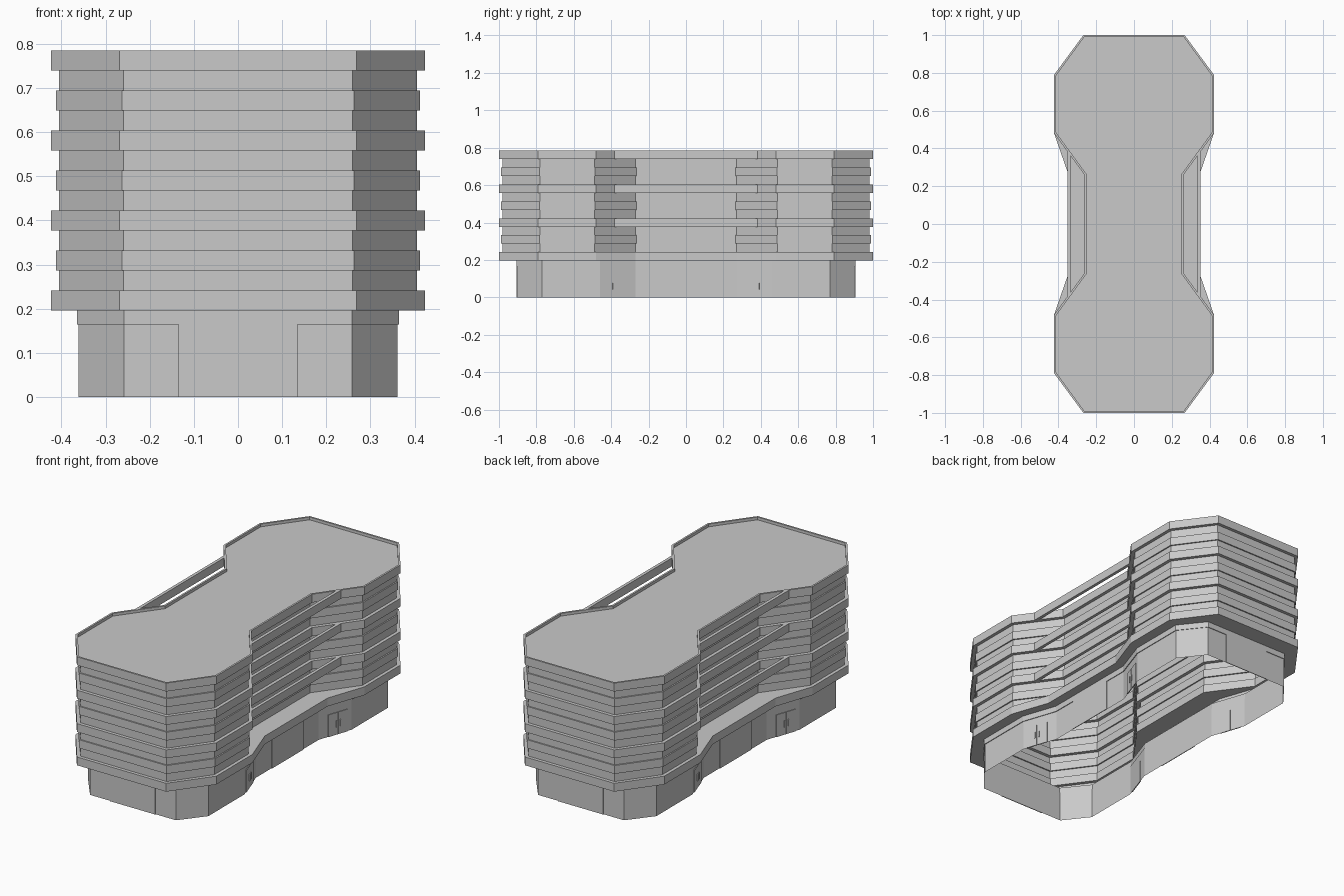
import bpy, bmesh, math
from mathutils import Matrix, Vector

cube = bpy.data.objects.get("Cube")
if cube:
    bpy.data.objects.remove(cube, do_unlink=True)

concrete = bpy.data.materials.new("light_grey_concrete")
concrete.use_nodes = True
GREY = (0.588, 0.588, 0.588, 1)
concrete.diffuse_color = GREY
concrete.node_tree.nodes["Principled BSDF"].inputs["Base Color"].default_value = GREY


def finish(bm, name):
    mesh = bpy.data.meshes.new(name)
    bm.to_mesh(mesh)
    bm.free()
    mesh.materials.append(concrete)
    obj = bpy.data.objects.new(name, mesh)
    bpy.context.scene.collection.objects.link(obj)
    return obj


def outline(quarter):
    """Full plan from the points of one quarter, end to waist, counterclockwise."""
    side = [(x, -y) for x, y in quarter] + [(x, y) for x, y in reversed(quarter)]
    return side + [(-x, -y) for x, y in side]


def tower_plan(d):
    """Plan of the notched upper floors, moved inward by d."""
    return outline([(0.268 - d / 2, 1 - d), (0.423 - d, 0.79 - d / 2),
                    (0.423 - d, 0.48 + d / 2), (0.262 - d, 0.26 + d / 2)])


def base_plan(d):
    return outline([(0.258, 0.905 - d), (0.365 - d, 0.77), (0.365 - d, 0.46), (0.30 - d, 0.27)])


def loft(name, rings, cap_top=False, cap_bottom=False):
    """Join a stack of (plan, height) rings with flat faces."""
    bm = bmesh.new()
    loops = [[bm.verts.new((x, y, z)) for x, y in plan] for plan, z in rings]
    n = len(loops[0])
    for a, b in zip(loops, loops[1:]):
        for i in range(n):
            j = (i + 1) % n
            bm.faces.new((a[i], a[j], b[j], b[i]))
    if cap_top:
        bm.faces.new(loops[-1])
    if cap_bottom:
        bm.faces.new(loops[0][::-1])
    return finish(bm, name)


def box(name, center, size, angle=0.0):
    bm = bmesh.new()
    bmesh.ops.create_cube(bm, size=1)
    bm.transform(Matrix.Translation(center) @ Matrix.Rotation(angle, 4, 'Z')
                 @ Matrix.Diagonal((*size, 1)))
    return finish(bm, name)


BASE_TOP = 0.196
HEAD = 0.165
STEP = (0.785 - BASE_TOP) / 13
INSET = 0.004

# ground floor walls, open underneath, with a slightly set back lower part
loft("ground_floor_walls", [(base_plan(INSET), 0), (base_plan(INSET), HEAD),
                            (base_plan(0), HEAD), (base_plan(0), BASE_TOP)])

# overhanging slab, then repeating floor bands, then the parapet and roof
slab = outline([(0.268, 1), (0.423, 0.79), (0.423, 0.48), (0.35, 0.27)])
rings = [(base_plan(0), BASE_TOP), (slab, BASE_TOP), (slab, BASE_TOP + STEP)]
band_depths = [0, 0.018, 0.011, 0.018]
for level in range(1, 13):
    plan = tower_plan(band_depths[level % 4])
    rings += [(plan, BASE_TOP + level * STEP), (plan, BASE_TOP + (level + 1) * STEP)]
rings += [(tower_plan(0.01), 0.785), (tower_plan(0.01), 0.77)]
loft("tower_shell", rings, cap_top=True)

# beams bridging the side recesses
for level in (4, 8, 12):
    z = BASE_TOP + level * STEP
    for side, s in (("left", 1), ("right", -1)):
        plan = [(0.335, -0.36), (0.352, -0.383), (0.352, 0.383), (0.335, 0.36)]
        plan = [(s * x, s * y) for x, y in plan]
        loft(f"{side}_recess_beam_{level // 4}", [(plan, z), (plan, z + STEP)], True, True)

# flush wall panels in the middle of each base face
for side, s in (("back", 1), ("front", -1)):
    box(f"{side}_wall_panel", (0, s * (0.905 - INSET / 2), HEAD / 2), (0.27, INSET, HEAD))
for side, s in (("left", 1), ("right", -1)):
    box(f"{side}_wall_panel", (s * (0.30 - INSET / 2), 0, HEAD / 2), (INSET, 0.27, HEAD))

# double doors with handles on the slanted base walls
start, end = Vector((0.30 - INSET, 0.27)), Vector((0.365 - INSET, 0.46))
along = (end - start).normalized()
out = Vector((along.y, -along.x))
slant = -math.atan2(along.x, along.y)
door_mid = start + along * 0.116
for sx, xname in ((1, "left"), (-1, "right")):
    for sy, yname in ((1, "back"), (-1, "front")):
        for leaf in (-1, 1):
            name = f"{xname}_{yname}_door_{'inner' if leaf < 0 else 'outer'}"
            p = door_mid + along * leaf * 0.031 + out * 0.001
            box(name, (sx * p.x, sy * p.y, 0.06), (0.005, 0.058, 0.12), sx * sy * slant)
            h = door_mid + along * leaf * 0.012 + out * 0.005
            box(name + "_handle", (sx * h.x, sy * h.y, 0.06), (0.006, 0.005, 0.035),
                sx * sy * slant)
